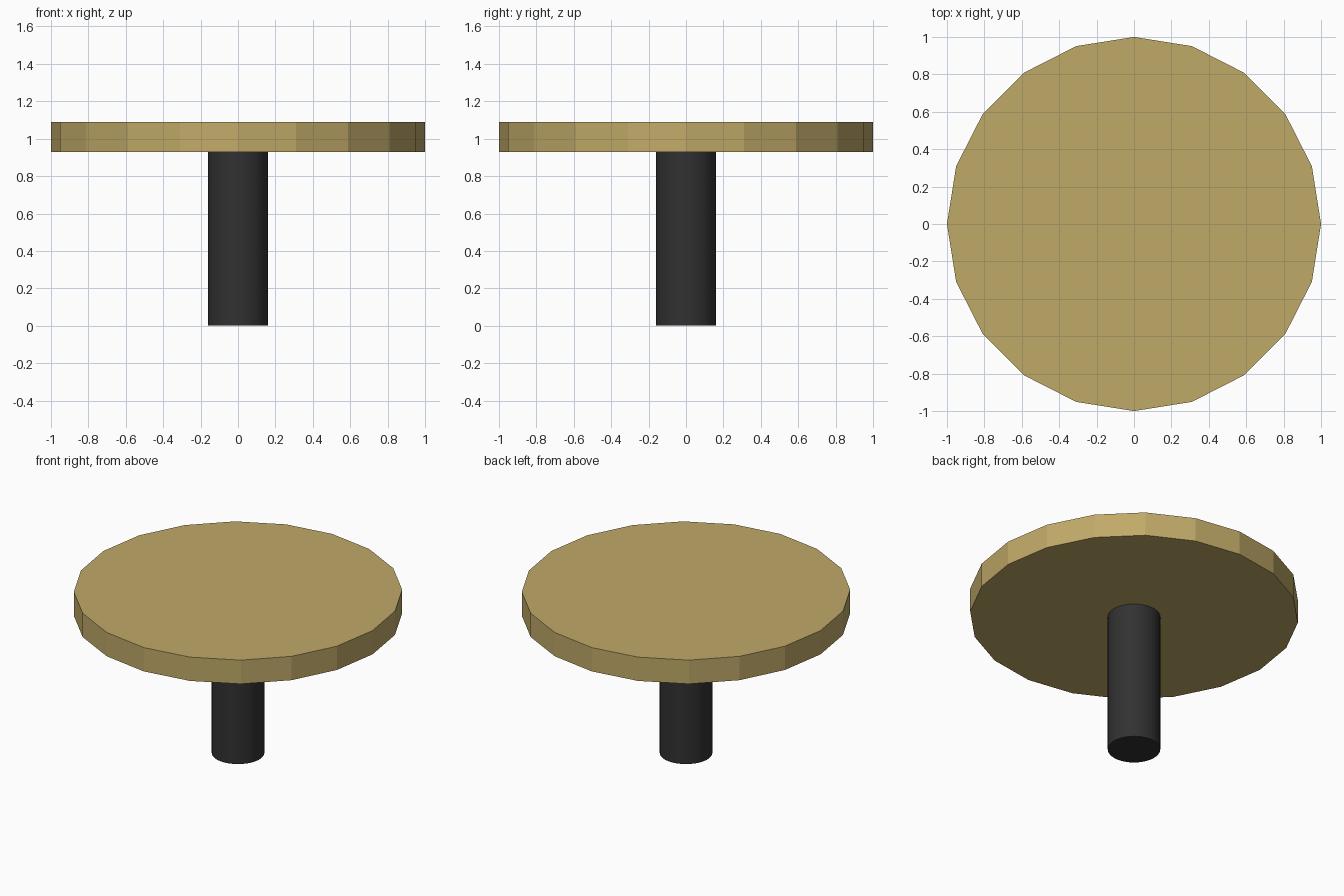
import bpy
import math

if "Cube" in bpy.data.objects:
    bpy.data.objects.remove(bpy.data.objects["Cube"])


def material(name, rgb):
    mat = bpy.data.materials.new(name)
    mat.diffuse_color = (*rgb, 1.0)
    mat.use_nodes = True
    mat.node_tree.nodes["Principled BSDF"].inputs["Base Color"].default_value = mat.diffuse_color
    return mat


def cylinder(name, sides, radius, z0, z1, mat):
    bpy.ops.mesh.primitive_cylinder_add(
        vertices=sides, radius=radius, depth=z1 - z0, location=(0, 0, (z0 + z1) / 2))
    obj = bpy.context.object
    obj.name = name
    obj.data.materials.append(mat)
    return obj


wood = material("tan wood", (0.53, 0.40, 0.138))
black = material("soft black", (0.031, 0.031, 0.031))

# Faceted round top
cylinder("table_top", 20, 1.0, 0.93, 1.09, wood)

# Smooth round column
column = cylinder("column", 64, 0.16, 0.0, 0.93, black)
bpy.ops.object.shade_smooth_by_angle(angle=math.radians(30))
